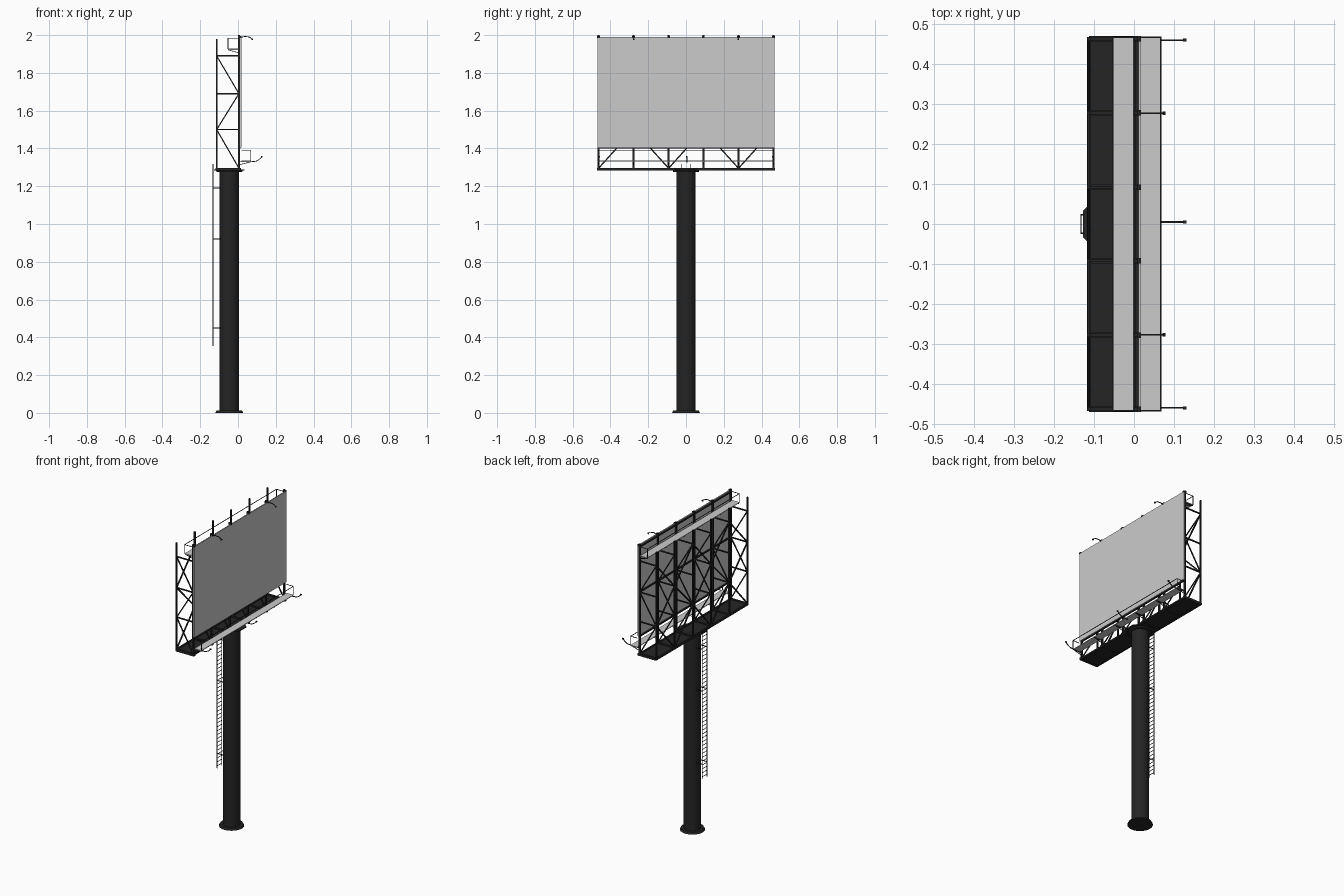
import bpy, bmesh, math
from mathutils import Vector, Matrix

if "Cube" in bpy.data.objects:
    bpy.data.objects.remove(bpy.data.objects["Cube"])

dark = bpy.data.materials.new("dark_steel")
dark.diffuse_color = (0.018, 0.018, 0.018, 1)
dark.use_nodes = True
dark.node_tree.nodes["Principled BSDF"].inputs["Base Color"].default_value = dark.diffuse_color


def box(bm, x0, x1, y0, y1, z0, z1):
    m = Matrix.Translation(((x0 + x1) / 2, (y0 + y1) / 2, (z0 + z1) / 2))
    m = m @ Matrix.Diagonal((x1 - x0, y1 - y0, z1 - z0, 1))
    bmesh.ops.create_cube(bm, size=1, matrix=m)


def bar(bm, a, b, w):
    """Square bar of width w from a to b."""
    a, b = Vector(a), Vector(b)
    d = b - a
    rot = d.to_track_quat('Z', 'Y').to_matrix().to_4x4()
    m = Matrix.Translation((a + b) / 2) @ rot @ Matrix.Diagonal((w, w, d.length, 1))
    bmesh.ops.create_cube(bm, size=1, matrix=m)


def path(bm, pts, w):
    for a, b in zip(pts, pts[1:]):
        bar(bm, a, b, w)


def drum(bm, x, r1, r2, z0, z1, n, turn=0.0):
    m = Matrix.Translation((x, 0, (z0 + z1) / 2)) @ Matrix.Rotation(turn, 4, 'Z')
    bmesh.ops.create_cone(bm, cap_ends=True, segments=n, radius1=r1, radius2=r2,
                          depth=z1 - z0, matrix=m)


def finish(name, bm, mat=dark, smooth=False):
    me = bpy.data.meshes.new(name)
    bm.to_mesh(me)
    bm.free()
    ob = bpy.data.objects.new(name, me)
    bpy.context.collection.objects.link(ob)
    if mat:
        me.materials.append(mat)
    if smooth:
        bpy.context.view_layer.objects.active = ob
        ob.select_set(True)
        bpy.ops.object.shade_smooth_by_angle(angle=math.radians(35))
        ob.select_set(False)


POLE_X, BACK, FRONT = -0.046, -0.113, 0.005
POSTS = [-0.463, -0.278, -0.092, 0.092, 0.278, 0.463]
LEVELS = [1.295, 1.50, 1.69, 1.89]

# Pole with foot flange and head flange
bm = bmesh.new()
drum(bm, POLE_X, 0.051, 0.051, 0.0, 1.285, 32)
drum(bm, POLE_X, 0.074, 0.068, 0.0, 0.012, 32)
drum(bm, POLE_X, 0.068, 0.072, 1.276, 1.288, 32)
finish("pole", bm, smooth=True)

# Octagonal landing on top of the pole
bm = bmesh.new()
drum(bm, POLE_X, 0.088, 0.088, 1.283, 1.289, 8, math.pi / 8)
finish("pole_landing", bm)

# Long floor of the frame with edge beams
bm = bmesh.new()
box(bm, -0.115, 0.012, -0.468, 0.468, 1.286, 1.292)
for x in (BACK, FRONT):
    box(bm, x - 0.005, x + 0.005, -0.468, 0.468, 1.284, 1.297)
for y in POSTS:
    box(bm, BACK, 0.015, y - 0.007, y + 0.007, 1.282, 1.297)
finish("frame_floor", bm)

# Upright posts
bm = bmesh.new()
for y in POSTS:
    box(bm, BACK - 0.004, BACK + 0.004, y - 0.005, y + 0.005, 1.29, 1.98)
    box(bm, 0.0, 0.010, y - 0.005, y + 0.005, 1.29, 2.0)
    box(bm, 0.0, 0.018, y - 0.007, y + 0.007, 1.985, 1.996)
finish("posts", bm)

# Zigzag bracing of each cross frame
bm = bmesh.new()
for y in POSTS:
    for i, z in enumerate(LEVELS[1:]):
        bar(bm, (BACK, y, z), (FRONT, y, z), 0.007)
        lo, hi = (FRONT, BACK) if i % 2 == 0 else (BACK, FRONT)
        if i == 1:
            lo, hi = BACK, FRONT
        bar(bm, (lo, y, LEVELS[i]), (hi, y, z), 0.006)
finish("cross_bracing", bm)

# Zigzag bracing along the back
bm = bmesh.new()
rising = [True, False, True, False, True]
for k, up in enumerate(rising):
    for i in range(3):
        a, b = POSTS[k], POSTS[k + 1]
        if up == (i % 2 == 1):
            a, b = b, a
        bar(bm, (BACK, a, LEVELS[i]), (BACK, b, LEVELS[i + 1]), 0.007)
finish("back_bracing", bm)

# Display panel and its horizontal stringers
bm = bmesh.new()
box(bm, 0.011, 0.018, -0.468, 0.468, 1.405, 1.99)
finish("display_panel", bm, None)
bm = bmesh.new()
for z in (1.405, 1.69, 1.98):
    box(bm, 0.003, 0.012, -0.468, 0.468, z - 0.004, z + 0.004)
finish("panel_stringers", bm)


# Walkways: lower one in front of the panel, upper one behind it
def walkway(name, x_in, x_out, z):
    bm = bmesh.new()
    box(bm, min(x_in, x_out), max(x_in, x_out), -0.469, 0.469, z - 0.002, z + 0.002)
    finish(name + "_walkway", bm, None)
    bm = bmesh.new()
    top = z + 0.058
    path(bm, [(x_in, -0.467, top), (x_out, -0.467, top),
              (x_out, 0.467, top), (x_in, 0.467, top)], 0.003)
    for y in (-0.467, 0.467):
        bar(bm, (x_out, y, z), (x_out, y, top), 0.003)
    for y in POSTS:
        bar(bm, (FRONT, y, z - 0.004), (x_out, y, z - 0.004), 0.004)
        bar(bm, (FRONT, y, z - 0.02), (x_out, y, z - 0.004), 0.003)
    finish(name + "_railing", bm)


walkway("front", 0.018, 0.067, 1.333)
walkway("rear", -0.001, -0.053, 1.926)

# Lamps on bent arms
bm = bmesh.new()
for y in (-0.46, 0.005, 0.46):
    path(bm, [(0.05, y, 1.328), (0.095, y, 1.332), (0.115, y, 1.343), (0.127, y, 1.358)], 0.004)
    box(bm, 0.123, 0.131, y - 0.004, y + 0.004, 1.353, 1.360)
for y in (-0.277, 0.277):
    path(bm, [(0.005, y, 1.985), (0.035, y, 1.993), (0.06, y, 1.990), (0.076, y, 1.978)], 0.004)
    box(bm, 0.071, 0.079, y - 0.004, y + 0.004, 1.974, 1.981)
finish("lamps", bm)

# Ladder with stand-off brackets to the pole
bm = bmesh.new()
for y in (-0.023, 0.023):
    bar(bm, (-0.132, y, 0.355), (-0.132, y, 1.318), 0.004)
    for z in (0.45, 0.92, 1.19):
        bar(bm, (-0.132, y, z), (-0.09, y, z), 0.004)
for i in range(38):
    z = 0.37 + i * 0.025
    bar(bm, (-0.132, -0.023, z), (-0.132, 0.023, z), 0.0025)
finish("ladder", bm)
